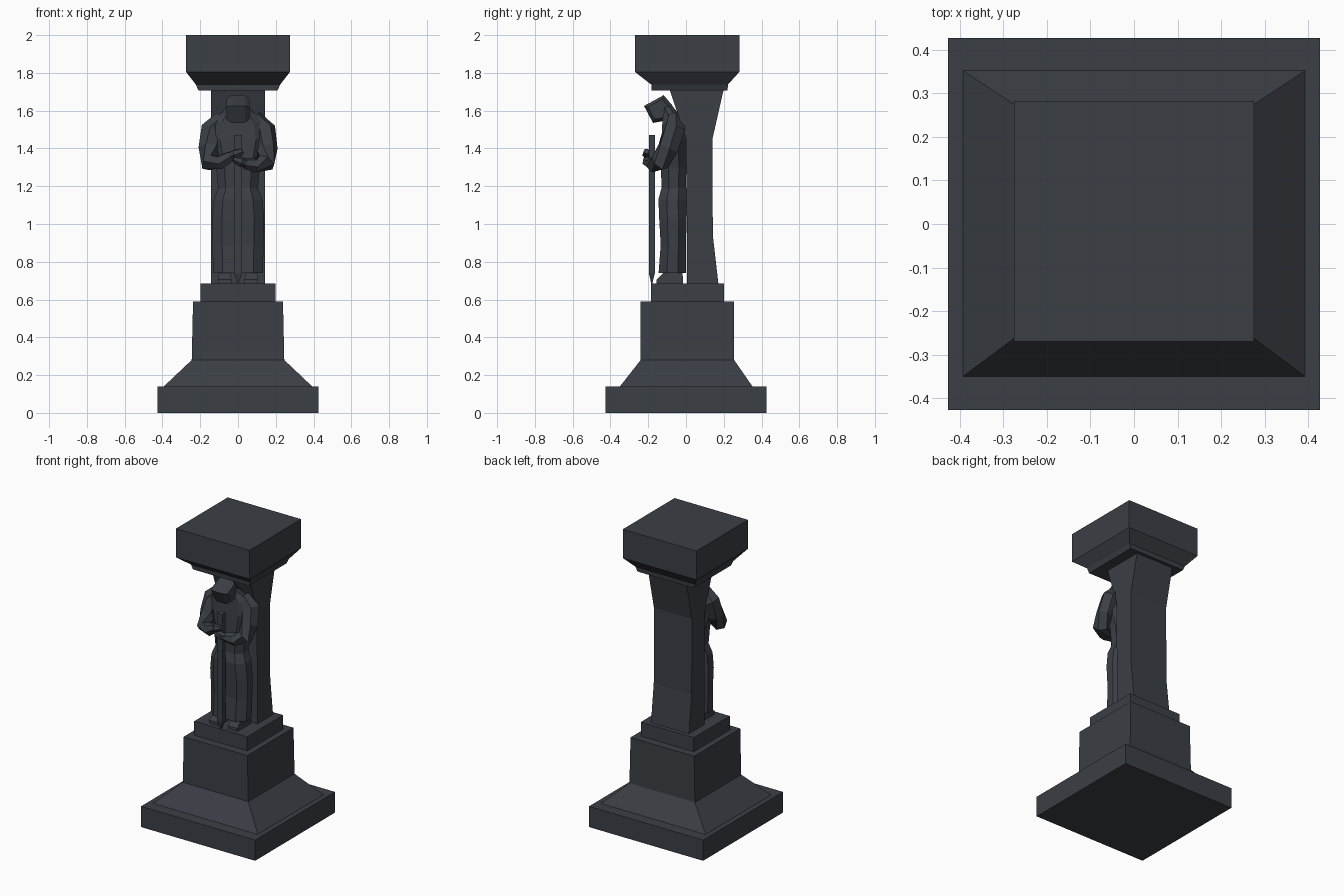
import bpy
import bmesh
import math
from mathutils import Vector

if "Cube" in bpy.data.objects:
    bpy.data.objects.remove(bpy.data.objects["Cube"])

# One dark slate material
stone = bpy.data.materials.new("dark slate stone")
stone.use_nodes = True
colour = (0.043, 0.050, 0.060, 1)
stone.diffuse_color = colour
stone.node_tree.nodes["Principled BSDF"].inputs["Base Color"].default_value = colour


def loft(name, rings):
    """Join equal-length rings of points with quads and cap both ends."""
    bm = bmesh.new()
    loops = [[bm.verts.new(p) for p in ring] for ring in rings]
    for a, b in zip(loops, loops[1:]):
        for i in range(len(a)):
            j = (i + 1) % len(a)
            bm.faces.new((a[i], a[j], b[j], b[i]))
    bm.faces.new(loops[0][::-1])
    bm.faces.new(loops[-1])
    bmesh.ops.recalc_face_normals(bm, faces=bm.faces[:])
    mesh = bpy.data.meshes.new(name)
    bm.to_mesh(mesh)
    bm.free()
    mesh.materials.append(stone)
    obj = bpy.data.objects.new(name, mesh)
    bpy.context.collection.objects.link(obj)
    return obj


def rect(half_x, front, back, z):
    return [(-half_x, front, z), (half_x, front, z), (half_x, back, z), (-half_x, back, z)]


def blocks(name, levels):
    """Stack of rectangles: half width, front y, back y, height."""
    return loft(name, [rect(*level) for level in levels])


def robe_ring(half_x, front, back, z, lean=0):
    """Eight-sided body section with chamfered corners, optionally tilted."""
    cx, cy = half_x * 0.38, (back - front) * 0.3
    pts = [(-half_x + cx, front), (half_x - cx, front), (half_x, front + cy),
           (half_x, back - cy), (half_x - cx, back), (-half_x + cx, back),
           (-half_x, back - cy), (-half_x, front + cy)]
    return [(x, y, z + lean * (y - front)) for x, y in pts]


def tube(name, points, radii, sides=6):
    """Faceted tube along a bent path."""
    pts = [Vector(p) for p in points]
    rings = []
    for i, p in enumerate(pts):
        t = (pts[min(i + 1, len(pts) - 1)] - pts[max(i - 1, 0)]).normalized()
        u = t.cross(Vector((0.3, 1, 0.25))).normalized()
        v = t.cross(u)
        angles = [2 * math.pi * (k + 0.5) / sides for k in range(sides)]
        rings.append([p + radii[i] * (u * math.cos(a) + v * math.sin(a)) for a in angles])
    return loft(name, rings)


# Pedestal
blocks("base_slab", [(0.427, -0.427, 0.427, 0), (0.427, -0.427, 0.427, 0.14)])
blocks("base_slope", [(0.393, -0.35, 0.352, 0.14), (0.245, -0.24, 0.255, 0.28),
                      (0.238, -0.24, 0.253, 0.59)])
blocks("upper_step", [(0.198, -0.185, 0.2, 0.58), (0.198, -0.185, 0.2, 0.685)])

# Pillar flaring into the capital
blocks("pillar", [(0.142, 0.005, 0.172, 0.68), (0.142, 0.005, 0.142, 0.94),
                  (0.142, 0.0, 0.14, 1.45), (0.142, -0.088, 0.2, 1.715)])
blocks("capital", [(0.21, -0.182, 0.22, 1.708), (0.223, -0.184, 0.222, 1.738),
                   (0.275, -0.27, 0.282, 1.805), (0.275, -0.27, 0.282, 2.0)])

# Robed figure
loft("robe_skirt", [robe_ring(*r) for r in (
    (0.132, -0.145, 0.0, 0.74), (0.135, -0.134, 0.0, 0.89), (0.139, -0.142, 0.003, 1.03),
    (0.128, -0.146, 0.003, 1.13), (0.105, -0.13, 0.002, 1.19))])
loft("robe_torso", [robe_ring(*r) for r in (
    (0.105, -0.13, 0.0, 1.185), (0.115, -0.132, 0.002, 1.3), (0.155, -0.13, 0.0, 1.45),
    (0.135, -0.125, -0.025, 1.54), (0.09, -0.12, -0.04, 1.585), (0.05, -0.14, -0.08, 1.635))])

# Bowed hood: a side profile swept across, narrowed at the outer cheeks
hood = [(-0.222, 1.625), (-0.118, 1.682), (-0.07, 1.625), (-0.095, 1.55), (-0.175, 1.535)]
loft("hood", [[(x, -0.145 + (y + 0.145) * s, 1.605 + (z - 1.605) * s) for y, z in hood]
              for x, s in ((-0.062, 0.72), (-0.036, 1), (0.036, 1), (0.062, 0.72))])

# Sleeves and hands, the right forearm resting higher on the sword
for side, name, lift in ((-1, "right", 0.04), (1, "left", 0)):
    tube(name + "_sleeve",
         [(side * 0.085, -0.06, 1.565), (side * 0.14, -0.06, 1.5), (side * 0.152, -0.095, 1.40),
          (side * 0.148, -0.14, 1.325), (side * 0.09, -0.172, 1.312 + lift * 0.4),
          (side * 0.035, -0.186, 1.32 + lift)],
         [0.04, 0.06, 0.058, 0.052, 0.04, 0.03])
    tube(name + "_hand",
         [(side * 0.045, -0.187, 1.32 + lift), (side * 0.015, -0.207, 1.33 + lift),
          (-side * 0.025, -0.21, 1.345 + lift)], [0.022, 0.026, 0.015])
    # Shoe with a sloping toe
    foot = blocks(name + "_foot", [(0.036, -0.08, 0.06, 0.68), (0.036, -0.08, 0.06, 0.705),
                                   (0.03, -0.035, 0.055, 0.75)])
    foot.location = (side * 0.07, -0.075, 0)

# Sword held point down
blocks("sword", [(0.003, -0.184, -0.178, 0.686), (0.021, -0.197, -0.165, 0.74),
                 (0.021, -0.197, -0.165, 1.47)])
